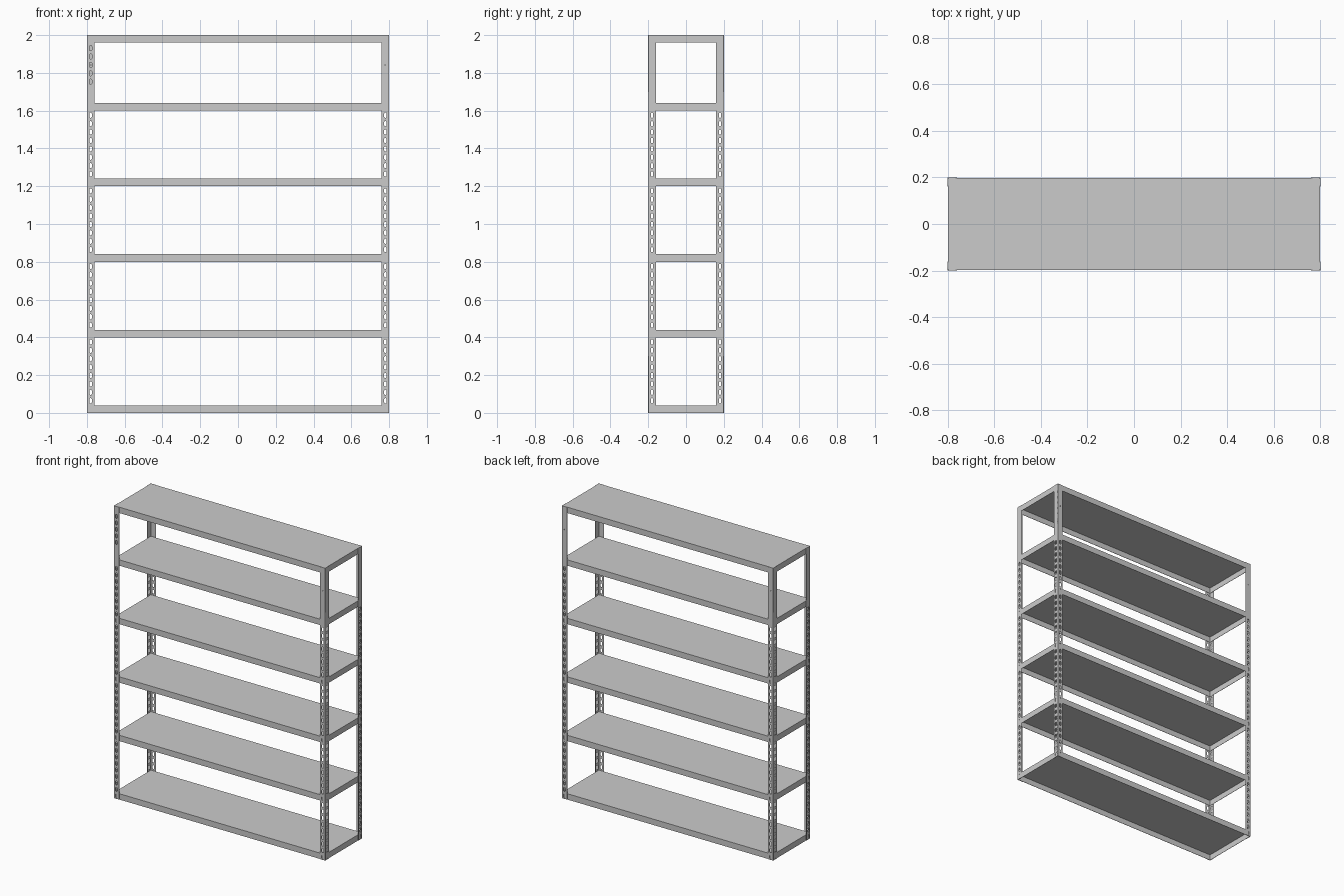
import bpy, bmesh, math
from mathutils import Matrix

if "Cube" in bpy.data.objects:
    bpy.data.objects.remove(bpy.data.objects["Cube"])

W, D, H = 0.8, 0.2, 2.0      # half width, half depth, height
T = 0.002                    # sheet thickness
FL = 0.04                    # post flange width and shelf lip height
PITCH = 0.4 / 9              # slot spacing


def slot_points(cz, r=0.0065, half=0.0075):
    pts = []
    for base, s in ((0, 1), (math.pi, -1)):
        for i in range(6):
            a = base + math.pi * i / 5
            pts.append((FL / 2 + r * math.cos(a), cz + s * half + r * math.sin(a)))
    return pts


def strip_mesh(loops):
    """Flat slotted strip: a filled 2D curve with holes, turned into a mesh."""
    cu = bpy.data.curves.new("strip", "CURVE")
    cu.dimensions = "2D"
    cu.fill_mode = "BOTH"
    cu.extrude = T / 2
    for pts in [[(0, 0), (FL, 0), (FL, H), (0, H)]] + loops:
        sp = cu.splines.new("POLY")
        sp.points.add(len(pts) - 1)
        for p, (u, v) in zip(sp.points, pts):
            p.co = (u, v, 0, 1)
        sp.use_cyclic_u = True
    ob = bpy.data.objects.new("strip", cu)
    bpy.context.collection.objects.link(ob)
    bpy.context.view_layer.update()
    dg = bpy.context.evaluated_depsgraph_get()
    me = bpy.data.meshes.new_from_object(ob.evaluated_get(dg))
    bpy.data.objects.remove(ob)
    bpy.data.curves.remove(cu)
    return me


def finish(bm, name):
    bmesh.ops.remove_doubles(bm, verts=bm.verts, dist=1e-5)
    bmesh.ops.recalc_face_normals(bm, faces=bm.faces)
    me = bpy.data.meshes.new(name)
    bm.to_mesh(me)
    bm.free()
    ob = bpy.data.objects.new(name, me)
    bpy.context.collection.objects.link(ob)
    return ob


# Slotted strips: plain, with a pin hole near the top, with extra top slots
lower = [slot_points(0.02 + PITCH * k) for k in range(36)]
plain = strip_mesh(lower)
pinned = strip_mesh(lower + [slot_points(1.842, 0.002, 0.001)])
full = strip_mesh(lower + [slot_points(0.02 + PITCH * k) for k in range(39, 44)])

# Four L-shaped corner posts
for sx, side in ((-1, "left"), (1, "right")):
    for sy, end in ((-1, "front"), (1, "back")):
        bm = bmesh.new()
        face = full if (sx, sy) == (-1, -1) else pinned
        m_face = Matrix(((-sx, 0, 0, sx * W), (0, 0, -sy, sy * (D - T / 2)),
                         (0, 1, 0, 0), (0, 0, 0, 1)))
        m_side = Matrix(((0, 0, -sx, sx * (W - T / 2)), (-sy, 0, 0, sy * D),
                         (0, 1, 0, 0), (0, 0, 0, 1)))
        for me, mat in ((face, m_face), (plain, m_side)):
            old = set(bm.verts)
            bm.from_mesh(me)
            new = [v for v in bm.verts if v not in old]
            bmesh.ops.transform(bm, matrix=mat, verts=new)
        finish(bm, f"{end}_{side}_post")

for me in (plain, pinned, full):
    bpy.data.meshes.remove(me)

# Six folded sheet shelves, open underneath
for i, z in enumerate((0, 0.4, 0.8, 1.2, 1.6, 1.96)):
    bm = bmesh.new()
    bmesh.ops.create_cube(bm, size=1, matrix=Matrix.Translation((0, 0, z + FL / 2))
                          @ Matrix.Diagonal((2 * (W - T), 2 * (D - T), FL, 1)))
    bottom = [f for f in bm.faces if f.normal.z < -0.5]
    bmesh.ops.delete(bm, geom=bottom, context="FACES_ONLY")
    shelf = finish(bm, f"shelf_{i + 1}")
    mod = shelf.modifiers.new("sheet", "SOLIDIFY")
    mod.thickness = T
    mod.offset = -1
    mod.use_even_offset = True
